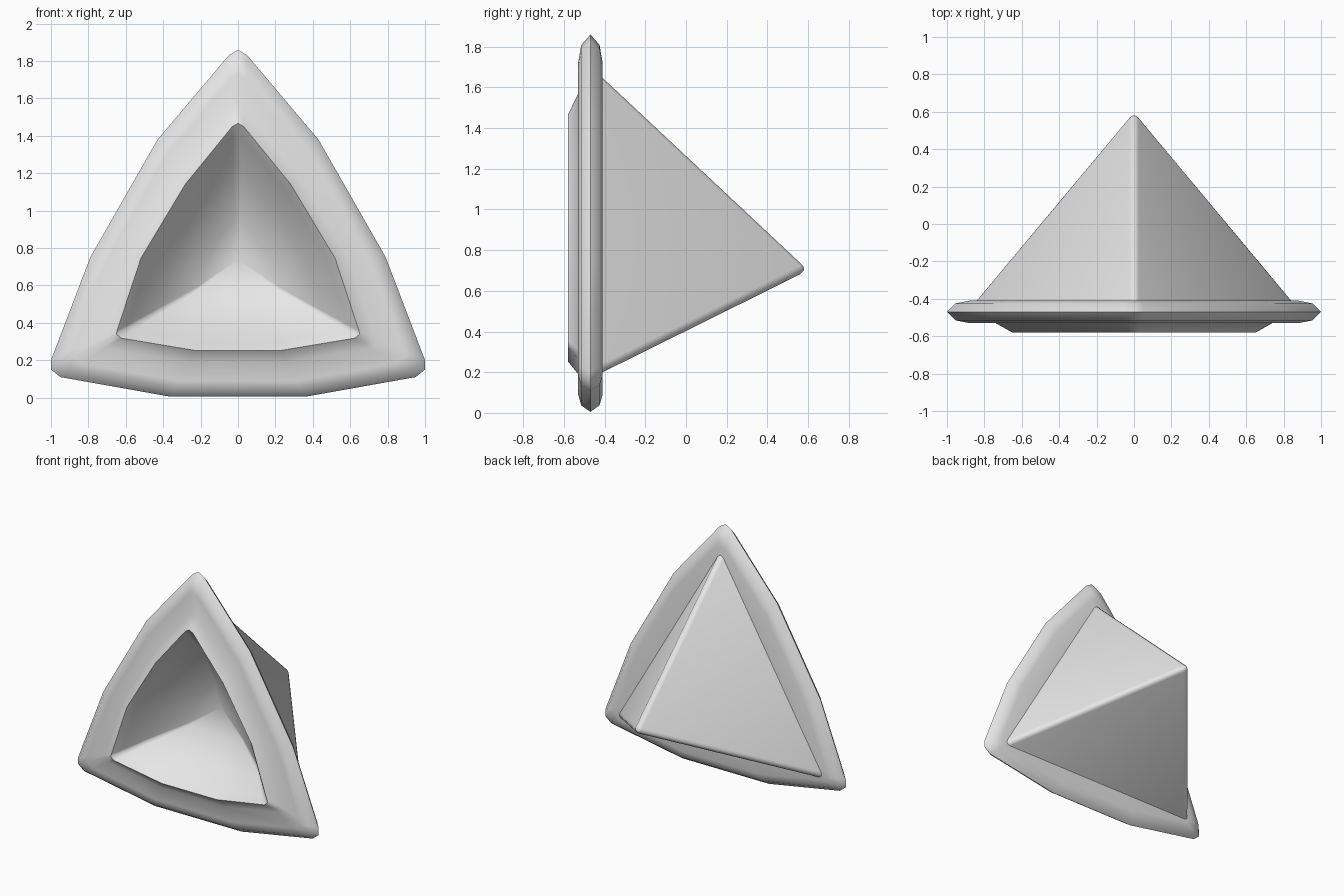
import bpy, bmesh

cube = bpy.data.objects.get("Cube")
if cube:
    bpy.data.objects.remove(cube, do_unlink=True)

GREY = (0.8, 0.8, 0.8, 1.0)
grey = bpy.data.materials.new("light_grey")
grey.use_nodes = True
grey.diffuse_color = GREY
grey.node_tree.nodes["Principled BSDF"].inputs["Base Color"].default_value = GREY

MID_Z = 0.71
SEAT_Y = -0.47


def finish(bm, name, angle):
    bmesh.ops.recalc_face_normals(bm, faces=bm.faces[:])
    mesh = bpy.data.meshes.new(name)
    bm.to_mesh(mesh)
    bm.free()
    mesh.materials.append(grey)
    obj = bpy.data.objects.new(name, mesh)
    bpy.context.collection.objects.link(obj)
    bpy.ops.object.select_all(action='DESELECT')
    obj.select_set(True)
    bpy.context.view_layer.objects.active = obj
    bpy.ops.object.shade_smooth_by_angle(angle=angle)
    return obj


def mirrored(half):
    """Close a half outline that starts on the centre line."""
    return half + [(-x, z) for x, z in reversed(half[1:])]


# Bulged triangular outlines of the flange and of the raised lip
flange = mirrored([(0, 1.86), (0.05, 1.83), (0.43, 1.38), (0.79, 0.75),
                   (1, 0.2), (1, 0.15), (0.95, 0.11), (0.36, 0.005)])
lip = mirrored([(0, 1.57), (0.035, 1.55), (0.32, 1.2), (0.59, 0.75),
                (0.735, 0.31), (0.74, 0.29), (0.71, 0.265), (0.26, 0.19)])

# Front shell: rings from the back of the flange, over the lip, into the bowl
rings = [(flange, 0.6, -0.41), (flange, 0.88, -0.41), (flange, 0.955, -0.425),
         (flange, 1, SEAT_Y), (flange, 0.955, -0.515), (flange, 0.88, -0.53),
         (lip, 1, -0.53), (lip, 0.88, -0.58), (lip, 0.8, -0.53),
         (lip, 0.62, -0.39), (lip, 0.3, -0.26)]
bm = bmesh.new()
loops = [[bm.verts.new((x * s, y, MID_Z + (z - MID_Z) * s)) for x, z in outline]
         for outline, s, y in rings]
count = len(flange)
for a, b in zip(loops, loops[1:]):
    for i in range(count):
        j = (i + 1) % count
        bm.faces.new((a[i], a[j], b[j], b[i]))
bottom = bm.verts.new((0, -0.2, MID_Z + 0.03))
for i in range(count):
    bm.faces.new((loops[-1][i], loops[-1][(i + 1) % count], bottom))
finish(bm, "front_flange_and_bowl", 0.9)

# Back pyramid with softened edges, open where it meets the flange
bm = bmesh.new()
tip = bm.verts.new((0, 0.62, MID_Z))
base = [bm.verts.new((x, SEAT_Y, z)) for x, z in ((0, 1.73), (0.91, 0.17), (-0.91, 0.17))]
for i in range(3):
    bm.faces.new((tip, base[i], base[(i + 1) % 3]))
bm.faces.new(base)
bmesh.ops.recalc_face_normals(bm, faces=bm.faces[:])
bmesh.ops.bevel(bm, geom=list(tip.link_edges), offset=0.04, segments=3,
                profile=0.5, affect='EDGES')
bmesh.ops.delete(bm, geom=[f for f in bm.faces
                           if all(abs(v.co.y - SEAT_Y) < 0.001 for v in f.verts)],
                 context='FACES')
stretch = (0.58 - SEAT_Y) / (max(v.co.y for v in bm.verts) - SEAT_Y)
for v in bm.verts:
    v.co.y = SEAT_Y + (v.co.y - SEAT_Y) * stretch
finish(bm, "back_pyramid", 0.9)
